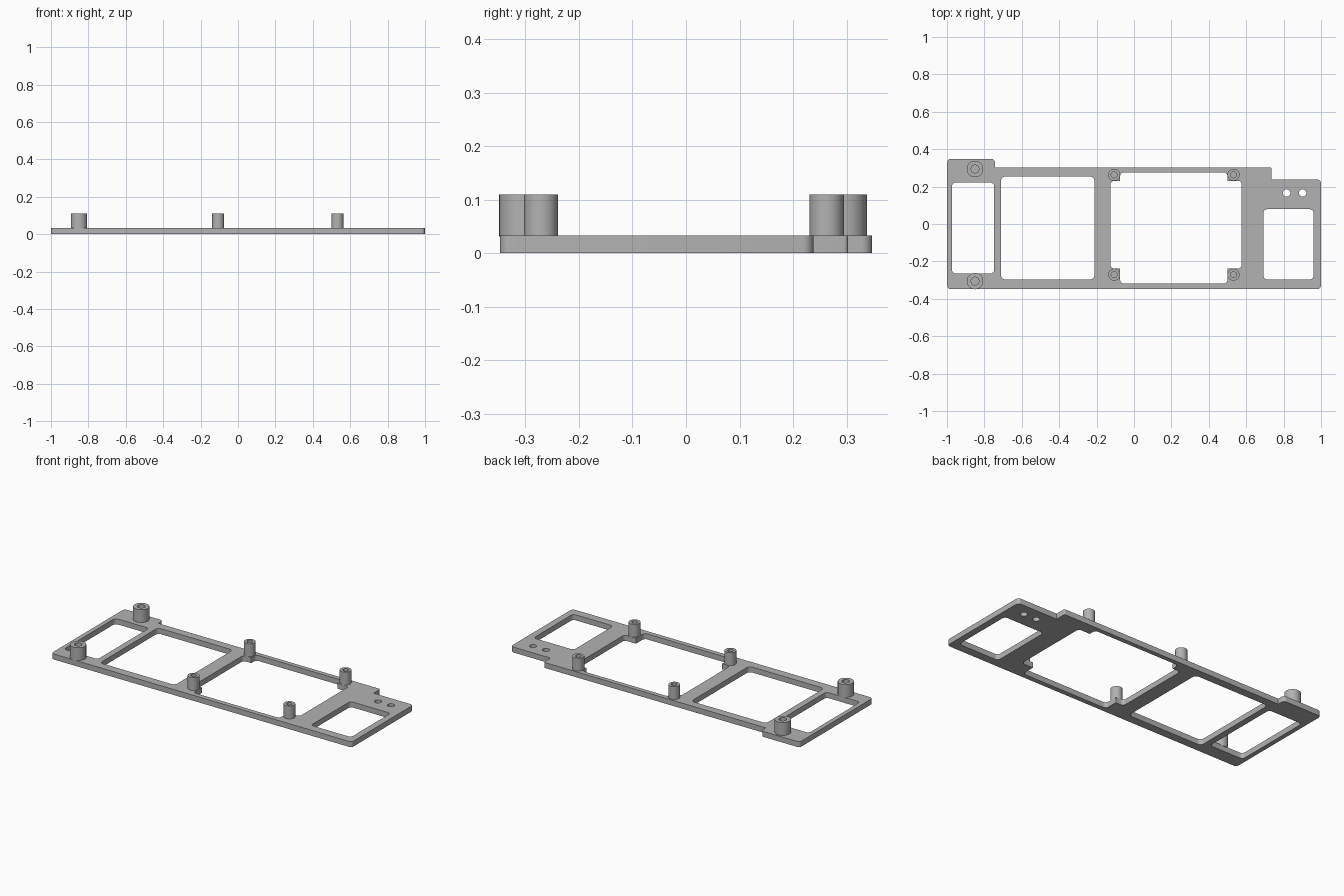
import bpy, bmesh, math
from mathutils import Vector

cube = bpy.data.objects.get("Cube")
if cube:
    bpy.data.objects.remove(cube, do_unlink=True)

PLATE_TOP, POST_TOP = 0.033, 0.11

grey = bpy.data.materials.new("plain grey")
grey.use_nodes = True
grey.diffuse_color = (0.45, 0.45, 0.45, 1)
grey.node_tree.nodes["Principled BSDF"].inputs["Base Color"].default_value = (0.45, 0.45, 0.45, 1)


def add_object(name, mesh):
    ob = bpy.data.objects.new(name, mesh)
    bpy.context.collection.objects.link(ob)
    mesh.materials.clear()
    mesh.materials.append(grey)
    bpy.ops.object.select_all(action="DESELECT")
    ob.select_set(True)
    bpy.context.view_layer.objects.active = ob
    bpy.ops.object.shade_smooth_by_angle(angle=math.radians(30))
    return ob


def rounded(corners, steps=6):
    """Round each (x, y, radius) corner of a right-angled outline."""
    out = []
    for i, (x, y, r) in enumerate(corners):
        p = Vector((x, y))
        if r == 0:
            out.append(p)
            continue
        a = (Vector(corners[i - 1][:2]) - p).normalized() * r
        b = (Vector(corners[(i + 1) % len(corners)][:2]) - p).normalized() * r
        for k in range(steps + 1):
            t = math.pi / 2 * k / steps
            out.append(p + a * (1 - math.sin(t)) + b * (1 - math.cos(t)))
    return out


def window(x0, x1, y0, y1, r):
    return rounded([(x0, y0, r), (x1, y0, r), (x1, y1, r), (x0, y1, r)])


def circle(x, y, r, n=24):
    return [Vector((x + r * math.cos(math.tau * k / n), y + r * math.sin(math.tau * k / n)))
            for k in range(n)]


# Outer outline with a raised left corner and a lowered right corner
R = 0.02
outline = rounded([(-1, -0.348, R), (1, -0.348, R), (1, 0.238, R), (0.735, 0.238, 0),
                   (0.735, 0.303, 0.008), (-0.743, 0.303, 0), (-0.743, 0.348, R), (-1, 0.348, R)])

# Large opening whose four corners keep square tabs for the posts
L, Rt, B, T = -0.126, 0.576, -0.319, 0.276
tl, tr, tb, tt = -0.074, 0.5, -0.238, 0.231
main_opening = rounded([(tl, B, R), (tr, B, R), (tr, tb, 0), (Rt, tb, R),
                        (Rt, tt, R), (tr, tt, 0), (tr, T, R), (tl, T, R),
                        (tl, tt, 0), (L, tt, R), (L, tb, R), (tl, tb, 0)])

loops = [outline, main_opening,
         window(-0.973, -0.748, -0.265, 0.222, R),
         window(-0.711, -0.212, -0.297, 0.254, 0.024),
         window(0.692, 0.96, -0.297, 0.079, R),
         circle(0.816, 0.166, 0.02), circle(0.902, 0.166, 0.02)]

# Plate: filled outline with openings, extruded to thickness
curve = bpy.data.curves.new("plate_profile", "CURVE")
curve.dimensions = "2D"
curve.fill_mode = "BOTH"
curve.extrude = PLATE_TOP / 2
for loop in loops:
    spline = curve.splines.new("POLY")
    spline.points.add(len(loop) - 1)
    for point, p in zip(spline.points, loop):
        point.co = (p.x, p.y, 0, 1)
    spline.use_cyclic_u = True
helper = bpy.data.objects.new("plate_profile", curve)
bpy.context.collection.objects.link(helper)
bpy.context.view_layer.update()
plate_mesh = bpy.data.meshes.new_from_object(
    helper.evaluated_get(bpy.context.evaluated_depsgraph_get()))
bpy.data.objects.remove(helper, do_unlink=True)
bm = bmesh.new()
bm.from_mesh(plate_mesh)
bmesh.ops.remove_doubles(bm, verts=bm.verts, dist=1e-5)
bmesh.ops.translate(bm, verts=bm.verts, vec=(0, 0, PLATE_TOP / 2))
bmesh.ops.recalc_face_normals(bm, faces=bm.faces)
bm.to_mesh(plate_mesh)
bm.free()
add_object("base_plate", plate_mesh)


# Hollow posts: a closed wall profile turned around the vertical axis
def post(name, x, y, outer, inner, n=40):
    bm = bmesh.new()
    low = PLATE_TOP - 0.002
    profile = [(inner, low), (outer, low), (outer, POST_TOP), (inner, POST_TOP)]
    rings = [[bm.verts.new((x + r * math.cos(math.tau * k / n),
                            y + r * math.sin(math.tau * k / n), z))
              for k in range(n)] for r, z in profile]
    for a, b in zip(rings, rings[1:] + rings[:1]):
        for k in range(n):
            j = (k + 1) % n
            bm.faces.new((a[k], a[j], b[j], b[k]))
    bmesh.ops.recalc_face_normals(bm, faces=bm.faces)
    mesh = bpy.data.meshes.new(name)
    bm.to_mesh(mesh)
    bm.free()
    add_object(name, mesh)


for side, big_y, small_y in (("front", -0.305, -0.271), ("back", 0.294, 0.263)):
    post(f"large_post_{side}", -0.85, big_y, 0.044, 0.021)
    post(f"small_post_{side}_right", -0.106, small_y, 0.032, 0.016)
    post(f"small_post_{side}_left", 0.532, small_y, 0.032, 0.016)
